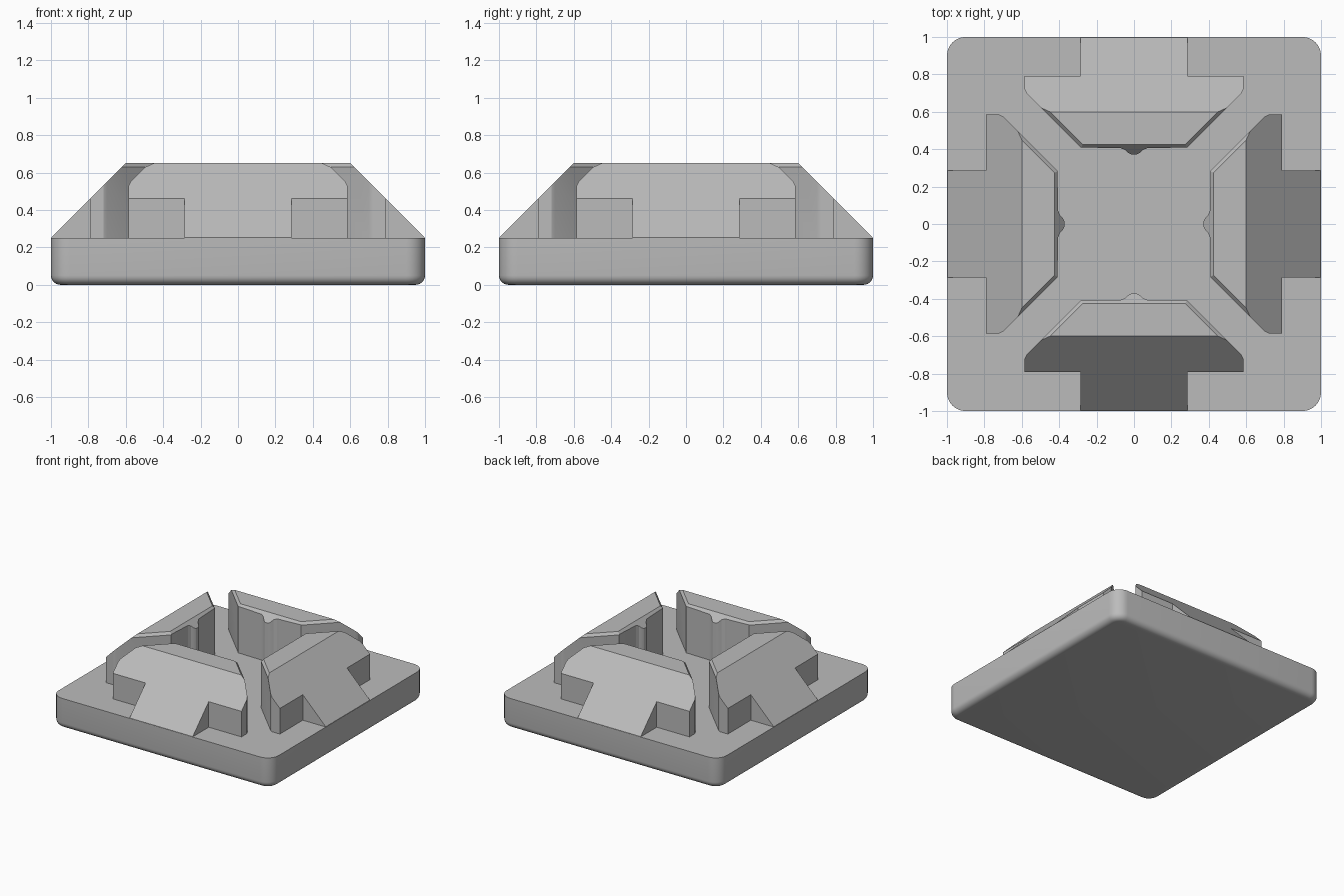
import bpy, bmesh, math
from mathutils import Vector, Matrix

cube = bpy.data.objects.get("Cube")
if cube:
    bpy.data.objects.remove(cube, do_unlink=True)

grey = bpy.data.materials.new("plain_grey")
grey.use_nodes = True
colour = (0.5, 0.5, 0.5, 1)
grey.diffuse_color = colour
grey.node_tree.nodes["Principled BSDF"].inputs["Base Color"].default_value = colour

BASE_TOP, TOP = 0.25, 0.65


def finish(bm, name, angle):
    bmesh.ops.recalc_face_normals(bm, faces=bm.faces[:])
    mesh = bpy.data.meshes.new(name)
    bm.to_mesh(mesh)
    bm.free()
    mesh.materials.append(grey)
    obj = bpy.data.objects.new(name, mesh)
    bpy.context.collection.objects.link(obj)
    bpy.ops.object.select_all(action='DESELECT')
    obj.select_set(True)
    bpy.context.view_layer.objects.active = obj
    bpy.ops.object.shade_smooth_by_angle(angle=math.radians(angle))
    return obj


def slice_off(bm, point, normal):
    """Remove everything on the normal side of a plane and cap the cut."""
    geom = bm.verts[:] + bm.edges[:] + bm.faces[:]
    cut = bmesh.ops.bisect_plane(bm, geom=geom, dist=1e-5, plane_co=point,
                                 plane_no=Vector(normal).normalized(), clear_outer=True)
    edges = [e for e in cut["geom_cut"] if isinstance(e, bmesh.types.BMEdge) and e.is_boundary]
    bmesh.ops.holes_fill(bm, edges=edges, sides=0)


# Base slab: rounded corners and a rounded lower edge
bm = bmesh.new()
bmesh.ops.create_cube(bm, size=1, matrix=Matrix.Translation((0, 0, BASE_TOP / 2))
                      @ Matrix.Diagonal((2, 2, BASE_TOP, 1)))
upright = [e for e in bm.edges if abs(e.verts[0].co.z - e.verts[1].co.z) > 0.1]
bmesh.ops.bevel(bm, geom=upright, offset=0.1, segments=8, profile=0.5, affect='EDGES')
lower = [e for e in bm.edges if max(v.co.z for v in e.verts) < 0.01]
bmesh.ops.bevel(bm, geom=lower, offset=0.05, segments=6, profile=0.5, affect='EDGES')
finish(bm, "base_slab", 35)

# Half plan of one clamp block: outer foot, shoulder, mitred side, inner rib
half_plan = [(0.287, -0.998), (0.287, -0.79), (0.585, -0.79), (0.585, -0.72),
             (0.575, -0.7), (0.285, -0.41), (0.21, -0.408), (0.07, -0.405),
             (0.045, -0.395), (0.03, -0.38), (0.015, -0.372)]
plan = half_plan + [(-x, y) for x, y in reversed(half_plan)]


def clamp_block(name, angle):
    bm = bmesh.new()
    face = bm.faces.new([bm.verts.new((x, y, BASE_TOP - 0.01)) for x, y in plan])
    up = bmesh.ops.extrude_face_region(bm, geom=[face])
    moved = [v for v in up["geom"] if isinstance(v, bmesh.types.BMVert)]
    bmesh.ops.translate(bm, verts=moved, vec=(0, 0, TOP - BASE_TOP + 0.01))
    # outer slope, then the chamfers along the inner wall and both mitres
    slice_off(bm, (0, -1, BASE_TOP), (0, -1, 1))
    slice_off(bm, (0, -0.425, TOP), (0, 0.02, 0.017))
    for side in (1, -1):
        slice_off(bm, (side * 0.275, -0.425, TOP), (side, 1, 1.2))
    bmesh.ops.rotate(bm, verts=bm.verts[:], cent=(0, 0, 0),
                     matrix=Matrix.Rotation(math.radians(angle), 3, 'Z'))
    finish(bm, name, 20)


for i, place in enumerate(("front", "left", "back", "right")):
    clamp_block(place + "_clamp_block", 90 * i)
